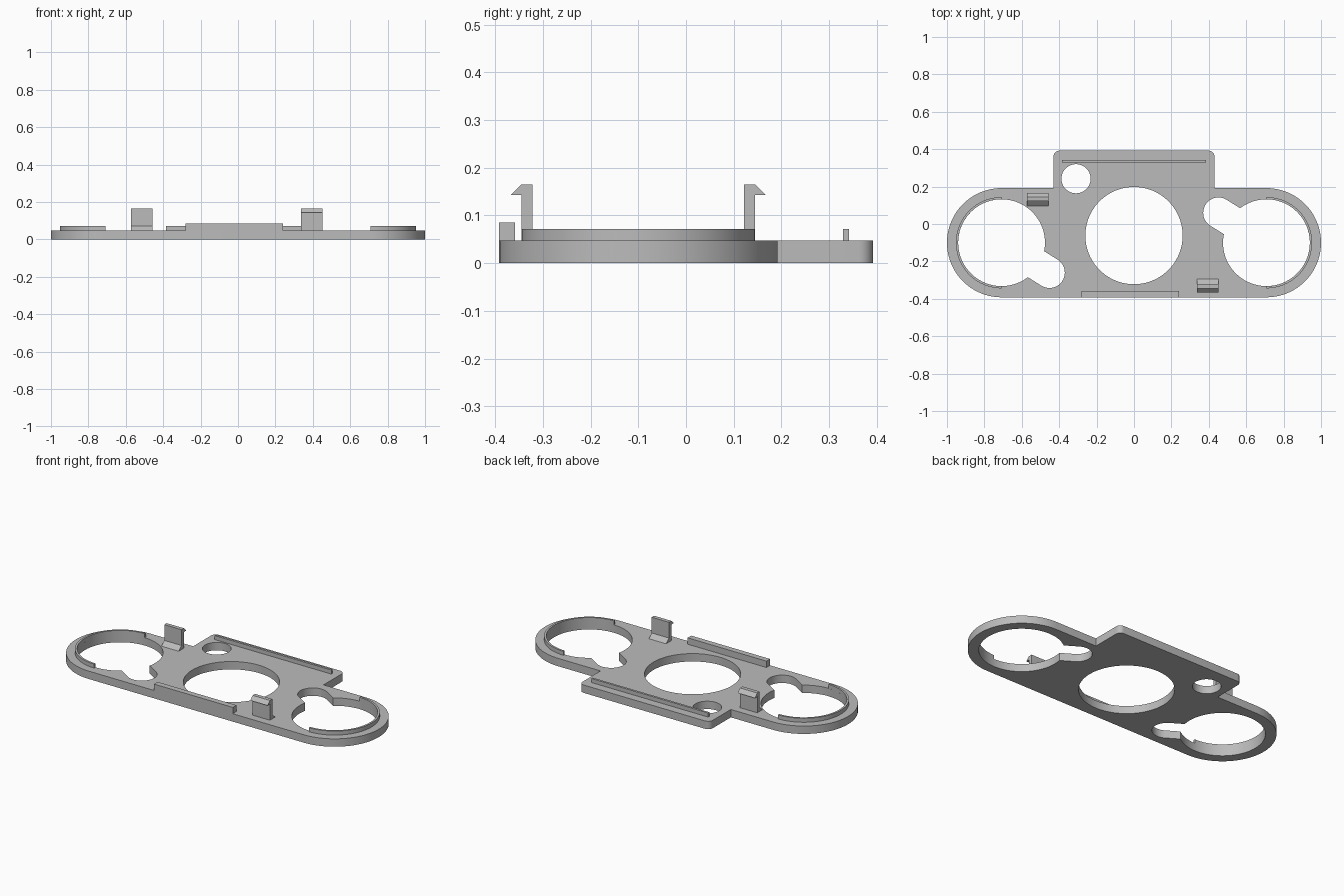
import bpy, bmesh
from math import radians, sin, cos, asin, atan2, pi
from mathutils import Matrix

cube = bpy.data.objects.get("Cube")
if cube:
    bpy.data.objects.remove(cube)

grey = bpy.data.materials.new("plain grey")
grey.use_nodes = True
grey.diffuse_color = (0.5, 0.5, 0.5, 1)
grey.node_tree.nodes["Principled BSDF"].inputs["Base Color"].default_value = (0.5, 0.5, 0.5, 1)

PLATE_TOP = 0.047
RIDGE_TOP = 0.071
MID_Y = -0.1
END_X = 0.708
END_R = 0.292
HOLE_R = 0.232
SLOT_R = 0.082


def arc(cx, cy, r, start, end, steps=32):
    """Points on an arc, angles in radians."""
    return [(cx + r * cos(start + (end - start) * i / steps),
             cy + r * sin(start + (end - start) * i / steps)) for i in range(steps + 1)]


def circle(cx, cy, r, steps=72):
    return arc(cx, cy, r, 0, 2 * pi, steps)[:-1]


def add_mesh(name, mesh):
    mesh.materials.clear()
    mesh.materials.append(grey)
    obj = bpy.data.objects.new(name, mesh)
    bpy.context.collection.objects.link(obj)
    bpy.ops.object.select_all(action='DESELECT')
    obj.select_set(True)
    bpy.context.view_layer.objects.active = obj
    bpy.ops.object.shade_smooth_by_angle(angle=radians(30))
    return obj


def slab(name, outlines, z0, z1):
    """Flat part from closed outlines; inner outlines become holes."""
    curve = bpy.data.curves.new(name + " outline", 'CURVE')
    curve.dimensions = '2D'
    curve.fill_mode = 'BOTH'
    curve.extrude = (z1 - z0) / 2
    for pts in outlines:
        spline = curve.splines.new('POLY')
        spline.points.add(len(pts) - 1)
        for p, (x, y) in zip(spline.points, pts):
            p.co = (x, y, 0, 1)
        spline.use_cyclic_u = True
    temp = bpy.data.objects.new(name + " temp", curve)
    bpy.context.collection.objects.link(temp)
    bpy.context.view_layer.update()
    graph = bpy.context.evaluated_depsgraph_get()
    mesh = bpy.data.meshes.new_from_object(temp.evaluated_get(graph))
    bpy.data.objects.remove(temp)
    bm = bmesh.new()
    bm.from_mesh(mesh)
    bmesh.ops.remove_doubles(bm, verts=bm.verts, dist=0.0001)
    bmesh.ops.recalc_face_normals(bm, faces=bm.faces)
    bmesh.ops.translate(bm, verts=bm.verts, vec=(0, 0, (z0 + z1) / 2))
    bm.to_mesh(mesh)
    bm.free()
    return add_mesh(name, mesh)


def box(name, x0, x1, y0, y1, z1):
    return slab(name, [[(x0, y0), (x1, y0), (x1, y1), (x0, y1)]], PLATE_TOP - 0.005, z1)


def half_turn(pts):
    """Rotate an outline half a turn about the middle of the plate."""
    return [(-x, 2 * MID_Y - y) for x, y in pts]


# Base plate: rounded ends, a raised back section and all openings
right_end = arc(END_X, MID_Y, END_R, -pi / 2, pi / 2, 48)
tab_corner = arc(0.40, 0.362, 0.03, 0, pi / 2, 8)
half = right_end + [(0.43, MID_Y + END_R)] + tab_corner
outline = half + [(-x, y) for x, y in reversed(half)]

slot_x, slot_y = -0.452, -0.26
aim = atan2(slot_y - MID_Y, slot_x + END_X)
gap = asin(SLOT_R / HOLE_R)
keyhole = (arc(-END_X, MID_Y, HOLE_R, aim + gap, aim + 2 * pi - gap, 72)
           + arc(slot_x, slot_y, SLOT_R, aim - pi / 2, aim + pi / 2, 28))

slab("base_plate", [outline, keyhole, half_turn(keyhole),
                    circle(0, -0.062, 0.26, 96), circle(-0.31, 0.242, 0.078, 48)],
     0, PLATE_TOP)

# Half-ring ridges around the outer side of the end holes
ridge = (arc(-END_X, MID_Y, HOLE_R + 0.012, pi / 2, 3 * pi / 2, 48)
         + arc(-END_X, MID_Y, HOLE_R, 3 * pi / 2, pi / 2, 48))
slab("right_ring_ridge", [ridge], PLATE_TOP, RIDGE_TOP)
slab("left_ring_ridge", [half_turn(ridge)], PLATE_TOP, RIDGE_TOP)

# Straight ridges along the back and front edges
box("back_ridge", -0.385, 0.385, 0.329, 0.342, RIDGE_TOP)
box("front_lip", -0.28, 0.24, -0.392, -0.358, 0.085)


# Snap clips: hooked stem with a sloped foot behind it
def clip(name, x0, x1, y, side):
    profile = [(0, PLATE_TOP - 0.005), (0, 0.143), (0.022, 0.143), (0, 0.165),
               (-0.023, 0.165), (-0.023, RIDGE_TOP), (-0.05, PLATE_TOP),
               (-0.05, PLATE_TOP - 0.005)]
    bm = bmesh.new()
    face = bm.faces.new([bm.verts.new((x0, y + side * d, z)) for d, z in profile])
    grown = bmesh.ops.extrude_face_region(bm, geom=[face])["geom"]
    bmesh.ops.translate(bm, vec=(x1 - x0, 0, 0),
                        verts=[v for v in grown if isinstance(v, bmesh.types.BMVert)])
    bmesh.ops.recalc_face_normals(bm, faces=bm.faces)
    mesh = bpy.data.meshes.new(name)
    bm.to_mesh(mesh)
    bm.free()
    add_mesh(name, mesh)


clip("front_clip", 0.338, 0.452, -0.345, -1)
clip("back_clip", -0.572, -0.458, 0.145, 1)
